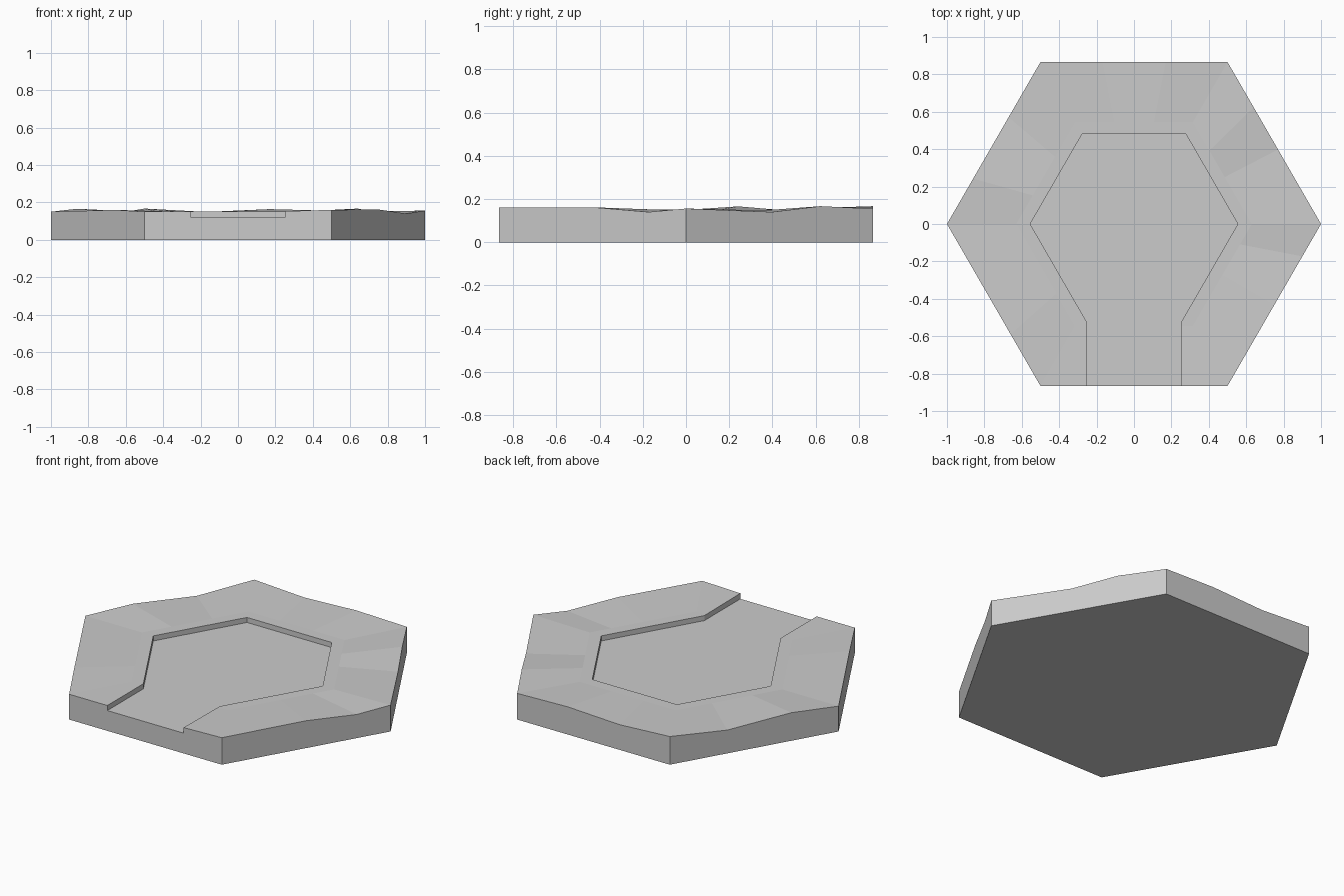
import bpy, bmesh
from math import sin, cos, radians
from mathutils import Vector

cube = bpy.data.objects.get("Cube")
if cube:
    bpy.data.objects.remove(cube)

stone = bpy.data.materials.new("stone_grey")
stone.use_nodes = True
GREY = (0.6, 0.6, 0.6, 1)
stone.diffuse_color = GREY
stone.node_tree.nodes["Principled BSDF"].inputs["Base Color"].default_value = GREY

RIM, FLOOR, MID, INNER = 0.15, 0.12, 0.63, 0.555
HALF = 0.25                    # half width of the front channel
H = sin(radians(60))

# Uneven outer edge: for each corner, its height then (fraction, height) bumps
edges = {
    -60: (0.16, [(0.5, 0.162), (0.8, 0.14)]),
    0: (0.156, [(0.46, 0.14), (0.72, 0.167)]),
    60: (0.155, [(0.33, 0.164), (0.67, 0.149)]),
    120: (0.167, [(0.34, 0.138), (0.72, 0.166)]),
    180: (0.15, [(0.3, 0.154), (0.68, 0.16)]),
    240: (0.15, []),
}


def corner(angle):
    return Vector((cos(radians(angle)), sin(radians(angle)), 0))


outer = []
for angle, (height, bumps) in edges.items():
    for t, z in [(0, height)] + bumps:
        p = corner(angle).lerp(corner(angle + 60), t)
        outer.append(Vector((p.x, p.y, z)))


def ring(scale):
    return [Vector((p.x * scale, p.y * scale, RIM)) for p in outer]


# Rings are cut square where the channel leaves the tile
inner_end = -(INNER - HALF) * 2 * H
mid, inner = ring(MID), ring(INNER)


def capped(points, y, z):
    return [Vector((HALF, y, z))] + points + [Vector((-HALF, y, z))]


outer = capped(outer, -H, RIM)
mid = capped(mid, -H * MID, RIM)
inner = capped(inner, inner_end, RIM)
outer[0].z = 0.153

bm = bmesh.new()


def verts(points, z=None):
    return [bm.verts.new((p.x, p.y, p.z if z is None else z)) for p in points]


def bridge(a, b):
    for i in range(len(a) - 1):
        bm.faces.new((a[i], a[i + 1], b[i + 1], b[i]))


# Rolling rim, flat inner lip, recess walls and outer walls
o, m, n = verts(outer), verts(mid), verts(inner)
base, low = verts(outer, 0), verts(inner, FLOOR)
bridge(o, m)
bridge(m, n)
bridge(n, low)
bridge(base, o)

# Channel side walls, sunken floor, front sill and underside
sill = verts([outer[0], outer[-1]], FLOOR)
for k, s in ((0, sill[0]), (-1, sill[1])):
    bm.faces.new((o[k], m[k], n[k], low[k], s))
bm.faces.new(low + [sill[1], sill[0]])
bm.faces.new((base[-1], base[0], sill[0], sill[1]))
bm.faces.new(base)

bmesh.ops.recalc_face_normals(bm, faces=bm.faces)
mesh = bpy.data.meshes.new("hexagonal_tile")
bm.to_mesh(mesh)
bm.free()
mesh.materials.append(stone)
tile = bpy.data.objects.new("hexagonal_tile", mesh)
bpy.context.collection.objects.link(tile)
